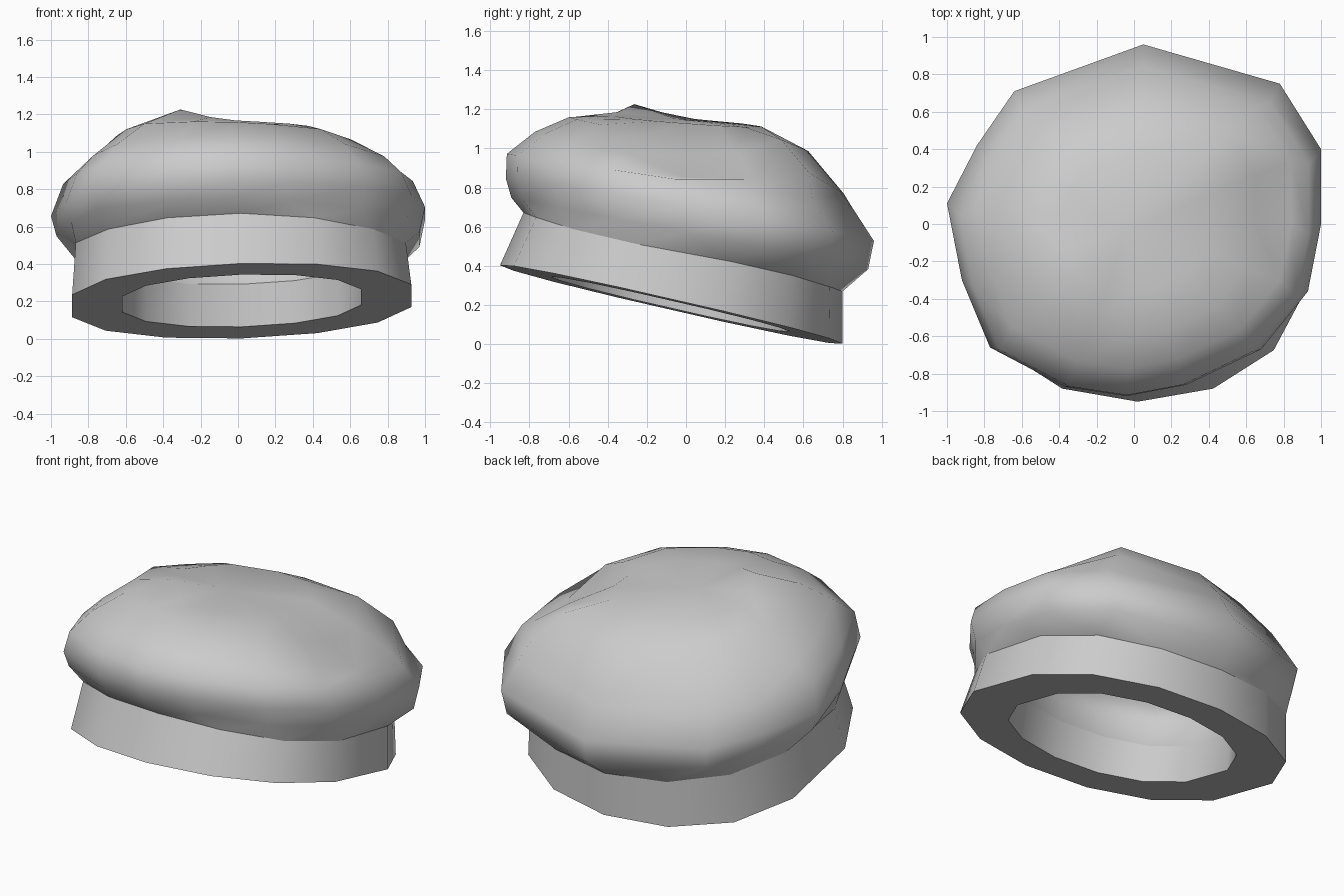
import bpy, bmesh, math

SIDES = 14

if "Cube" in bpy.data.objects:
    bpy.data.objects.remove(bpy.data.objects["Cube"])

felt = bpy.data.materials.new("grey felt")
felt.use_nodes = True
GREY = (0.6, 0.6, 0.6, 1)
felt.diffuse_color = GREY
felt.node_tree.nodes["Principled BSDF"].inputs["Base Color"].default_value = GREY


def oval(rx, ry, cx, cy, height):
    """Slightly squared oval, counter-clockwise from the front."""
    ring = []
    for i in range(SIDES):
        a = math.tau * i / SIDES - math.pi / 2
        s = math.sin(a)
        x = cx + rx * math.cos(a)
        y = cy + ry * math.copysign(abs(s) ** 0.8, s)
        ring.append((x, y, height(x, y)))
    return ring


def scaled(scale, height, forward=0):
    """The crown outline, shrunk, moved forward and set to a height."""
    points = [(x * scale, y * scale - forward) for x, y in OUTLINE]
    return [(x, y, height(x, y)) for x, y in points]


def loft(name, rings, apex=None, angle=180):
    """Skin a stack of rings, optionally closed by a fan at the apex."""
    bm = bmesh.new()
    loops = [[bm.verts.new(p) for p in ring] for ring in rings]
    for low, high in zip(loops, loops[1:]):
        for i in range(SIDES):
            j = (i + 1) % SIDES
            bm.faces.new((low[i], low[j], high[j], high[i]))
    if apex:
        tip = bm.verts.new(apex)
        for i in range(SIDES):
            bm.faces.new((loops[-1][i], loops[-1][(i + 1) % SIDES], tip))
    mesh = bpy.data.meshes.new(name)
    bm.to_mesh(mesh)
    bm.free()
    mesh.materials.append(felt)
    obj = bpy.data.objects.new(name, mesh)
    bpy.context.collection.objects.link(obj)
    bpy.ops.object.select_all(action="DESELECT")
    obj.select_set(True)
    bpy.context.view_layer.objects.active = obj
    bpy.ops.object.shade_smooth_by_angle(angle=math.radians(angle))
    return obj


# Irregular outline of the puffy crown
OUTLINE = [(-.04, -.92), (.28, -.86), (.68, -.67), (.93, -.36), (1, 0), (1, .4),
           (.78, .75), (.05, .96), (-.64, .71), (-.84, .42), (-1, .11),
           (-.92, -.3), (-.77, -.66), (-.37, -.87)]


# Tilted levels
def rim(x, y):
    return max(0, .185 - .229 * y + .03 * x)


def seam(x, y):
    return .465 - .18 * y - .1 * y ** 3


def bump(x, y, cx, cy, size, spread):
    return size * math.exp(-((x - cx) ** 2 + (y - cy) ** 2) / spread)


def folds(x, y):
    """Soft dent on the left, with a fuller corner behind it."""
    return bump(x, y, .6, .58, .08, .05) - bump(x, y, .72, .06, .1, .07)


# Headband: inner wall, flat rim, outer wall
seam_ring = oval(.905, .815, .015, -.015, seam)
hole_rim = oval(.655, .61, .02, -.08, rim)
hole_top = oval(.655, .59, .02, -.05, lambda x, y: rim(x, y) + .23)
loft("headband", [hole_top, hole_rim, oval(.93, .875, .02, -.075, rim), seam_ring], angle=40)

# Puffy crown, peaked at the front right
loft("crown", [
    seam_ring,
    scaled(.97, lambda x, y: .57 - .2 * y),
    scaled(1, lambda x, y: .69 - .17 * y + .015 * x),
    scaled(.935, lambda x, y: .835 - .15 * y, forward=.055),
    scaled(.84, lambda x, y: .93 - .2 * y + folds(x, y)),
    scaled(.65, lambda x, y: 1.075 - .14 * y - .03 * x + folds(x, y)),
    scaled(.4, lambda x, y: 1.14 - .07 * y - .03 * x + bump(x, y, -.33, -.28, .06, .03)),
], apex=(-.05, -.05, 1.15))

# Inner lining
lining = loft("lining", [
    hole_top,
    scaled(.75, lambda x, y: .6 - .2 * y),
    scaled(.72, lambda x, y: .71 - .18 * y),
    scaled(.58, lambda x, y: .84 - .16 * y),
    scaled(.35, lambda x, y: .93 - .12 * y),
], apex=(0, 0, .95))
lining.data.flip_normals()
